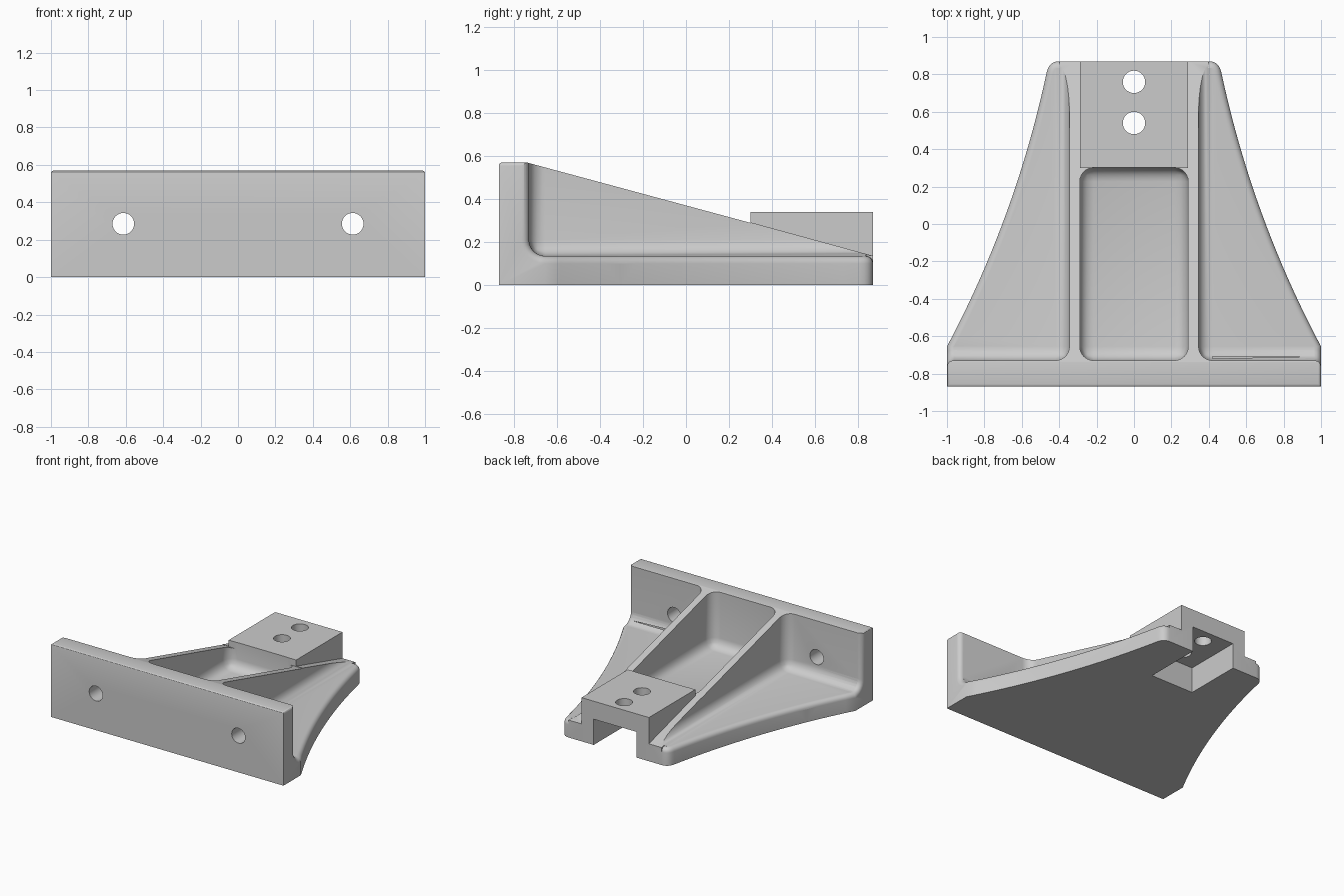
import bpy, bmesh, math
from mathutils import Vector

if "Cube" in bpy.data.objects:
    bpy.data.objects.remove(bpy.data.objects["Cube"])

FLOOR, TOP, FRONT, BACK, WALL = 0.135, 0.57, -0.87, 0.87, -0.73
FILLET, ROUND = 0.075, 0.035

metal = bpy.data.materials.new("grey metal")
metal.diffuse_color = (0.6, 0.6, 0.6, 1)
metal.use_nodes = True
metal.node_tree.nodes["Principled BSDF"].inputs["Base Color"].default_value = metal.diffuse_color


def make(name, bm):
    bmesh.ops.recalc_face_normals(bm, faces=bm.faces[:])
    me = bpy.data.meshes.new(name)
    bm.to_mesh(me)
    bm.free()
    ob = bpy.data.objects.new(name, me)
    bpy.context.collection.objects.link(ob)
    return ob


def skin(bm, sections):
    """Closed solid through a row of equal closed sections."""
    rows = [[bm.verts.new(p) for p in sec] for sec in sections]
    n = len(rows[0])
    for a, b in zip(rows, rows[1:]):
        for i in range(n):
            j = (i + 1) % n
            bm.faces.new((a[i], a[j], b[j], b[i]))
    bm.faces.new(rows[0])
    bm.faces.new(rows[-1])


def prism_x(name, yz, x0, x1):
    bm = bmesh.new()
    skin(bm, [[(x, y, z) for y, z in yz] for x in (x0, x1)])
    return make(name, bm)


def box_mesh(x0, x1, y0, y1, z0, z1):
    bm = bmesh.new()
    skin(bm, [[(x, y0, z0), (x, y1, z0), (x, y1, z1), (x, y0, z1)] for x in (x0, x1)])
    return bm


def pocket(name, x0, x1, y0, y1, walls):
    """Box cutter, rounded where the given wall planes meet each other and the floor."""
    bm = box_mesh(x0, x1, y0, y1, FLOOR, 1.0)
    planes = walls + [(2, FLOOR)]
    edges = [e for e in bm.edges if sum(
        all(abs(v.co[ax] - val) < 1e-5 for v in e.verts) for ax, val in planes) == 2]
    bmesh.ops.bevel(bm, geom=edges, offset=FILLET, segments=6, profile=0.5, affect='EDGES')
    return make(name, bm)


def cylinder(name, centre, axis, radius, length):
    bm = bmesh.new()
    u, v = [Vector(w) for w in (((1, 0, 0), (0, 0, 1)) if axis == 'Y' else ((1, 0, 0), (0, 1, 0)))]
    w = Vector((0, 1, 0)) if axis == 'Y' else Vector((0, 0, 1))
    ring = [radius * (u * math.cos(k * math.tau / 32) + v * math.sin(k * math.tau / 32)) for k in range(32)]
    skin(bm, [[Vector(centre) + w * d + p for p in ring] for d in (-length / 2, length / 2)])
    return make(name, bm)


def curve(a, c, b, n):
    a, c, b = Vector(a), Vector(c), Vector(b)
    return [a * (1 - t) ** 2 + c * 2 * t * (1 - t) + b * t * t for t in [k / n for k in range(n + 1)]]


# Plan outline of the right side, from the wall to the rounded rear corner
side = curve((1, WALL + FILLET), (0.632, 0.038), (0.467, 0.81), 20)
side += curve((0.467, 0.81), (0.455, BACK), (0.40, BACK), 6)[1:]

# Body block
plan = [(1, FRONT)] + [tuple(p) for p in side]
plan += [(-x, y) for x, y in reversed(plan)]
bm = bmesh.new()
skin(bm, [[(x, y, z) for x, y in plan] for z in (0, TOP)])
corners = [e for e in bm.edges if all(abs(v.co.x) > 0.99 and v.co.z > 0.5 for v in e.verts)]
bmesh.ops.bevel(bm, geom=corners, offset=0.015, segments=3, profile=0.5, affect='EDGES')
body = make("bracket", bm)
cutters = []


def slope(y):
    return TOP - 0.27 * (y + 0.74)


# Sloping rib tops, leaving the raised pad at the rear
cutters.append(prism_x("rib_slope_cutter", [
    (-1, slope(-1)), (0.30, slope(0.30)), (0.30, 0.34), (1, 0.34), (1, 1), (-1, 1)], -1.5, 1.5))
for s in (1, -1):
    cutters.append(prism_x("pad_side_cutter", [
        (0.2, slope(0.2) + 0.003), (1, slope(1)), (1, 1), (0.2, 1)], s * 0.29, s * 1.5))

# Middle and outer pockets
cutters.append(pocket("middle_pocket_cutter", -0.29, 0.29, WALL, 0.302,
                      [(0, -0.29), (0, 0.29), (1, WALL), (1, 0.302)]))
for s in (1, -1):
    cutters.append(pocket("outer_pocket_cutter", s * 0.345, s * 1.5, WALL, 1.5,
                          [(0, s * 0.345), (1, WALL)]))


# Rounded outer edge running down the wall, through the fillet and along the base
def edge_path():
    right, up = Vector((1, 0, 0)), Vector((0, 0, 1))
    path = [(Vector((1, WALL, 0.8)), right, Vector((0, 1, 0)))]
    for k in range(7):
        a = math.pi + k * math.pi / 12
        d = Vector((0, math.cos(a), math.sin(a)))
        path.append((Vector((1, WALL + FILLET, FLOOR + FILLET)) + d * FILLET, right, -d))
    for i in range(1, len(side)):
        t = side[min(i + 1, len(side) - 1)] - side[i - 1]
        path.append((side[i].to_3d() + up * FLOOR, Vector((t.y, -t.x, 0)).normalized(), up))
    return path


for s in (1, -1):
    sections = []
    for p, n, m in edge_path():
        sec = [p + 0.04 * (n + m), p - ROUND * n + 0.04 * m]
        for k in range(6):
            a = k * math.pi / 10
            sec.append(p - ROUND * (n + m) + ROUND * (m * math.cos(a) + n * math.sin(a)))
        sec.append(p - ROUND * m + 0.04 * n)
        sections.append([(s * q.x, q.y, q.z) for q in sec])
    bm = bmesh.new()
    skin(bm, sections)
    cutters.append(make("edge_round_cutter", bm))

# Slot under the pad, pad holes and wall holes
cutters.append(make("slot_cutter", box_mesh(-0.185, 0.185, 0.42, 1.2, -0.5, 0.20)))
for y in (0.76, 0.54):
    cutters.append(cylinder("pad_hole_cutter", (0, y, 0.35), 'Z', 0.06, 0.5))
for s in (1, -1):
    cutters.append(cylinder("wall_hole_cutter", (s * 0.613, -0.8, 0.285), 'Y', 0.058, 0.4))

# Cut everything out of the body
for c in cutters:
    c.hide_render = True
    mod = body.modifiers.new(c.name, 'BOOLEAN')
    mod.operation, mod.solver, mod.object = 'DIFFERENCE', 'EXACT', c
bpy.context.view_layer.update()
result = bpy.data.meshes.new_from_object(body.evaluated_get(bpy.context.evaluated_depsgraph_get()))
body.modifiers.clear()
body.data = result
for c in cutters:
    bpy.data.objects.remove(c)

result.materials.clear()
result.materials.append(metal)
for f in result.polygons:
    f.material_index = 0
bpy.context.view_layer.objects.active = body
body.select_set(True)
bpy.ops.object.shade_smooth_by_angle(angle=math.radians(30))
